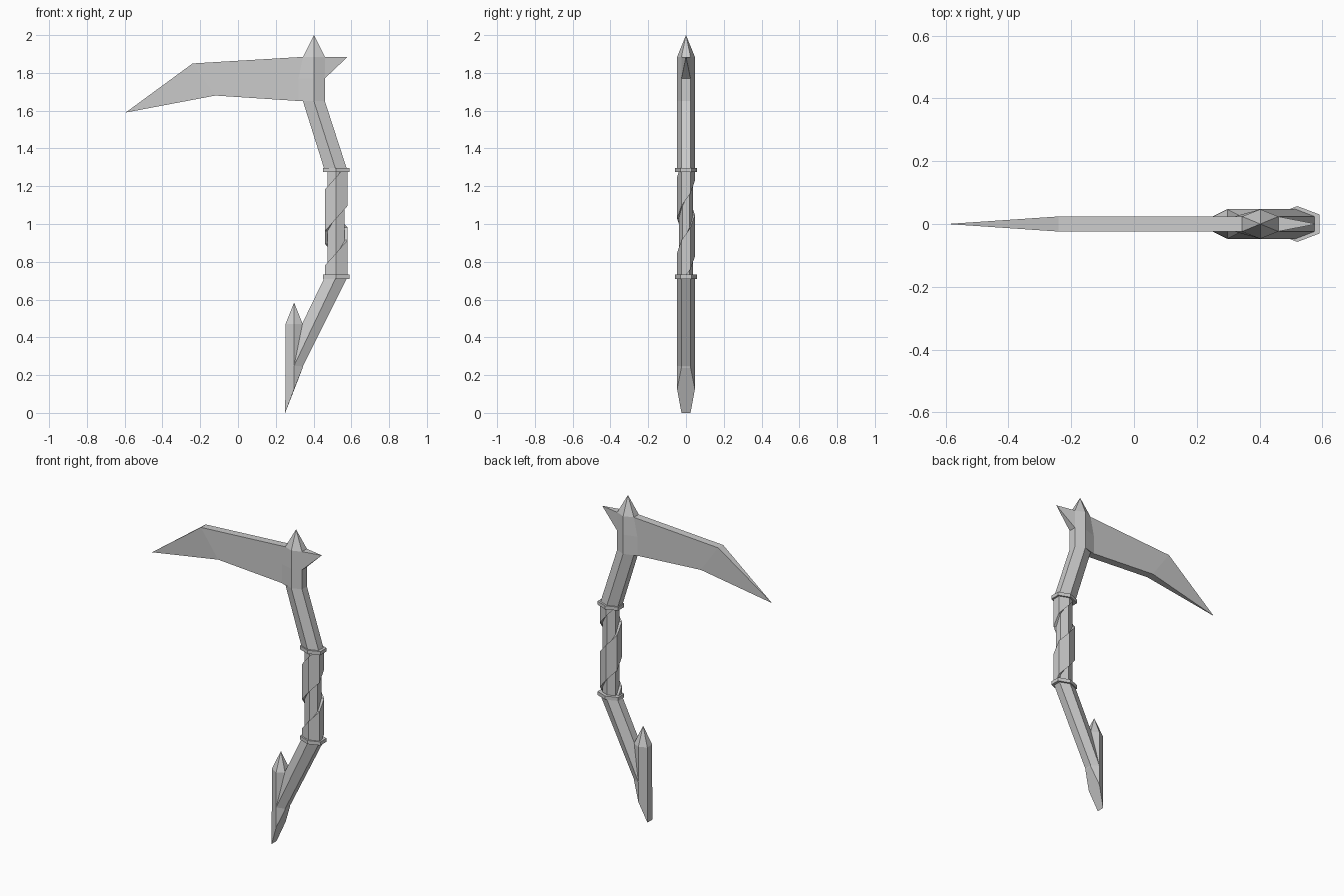
import bpy, bmesh
from mathutils import Vector

cube = bpy.data.objects.get("Cube")
if cube:
    bpy.data.objects.remove(cube)

GREY = bpy.data.materials.new("plain grey")
GREY.use_nodes = True
GREY.diffuse_color = (0.6, 0.6, 0.6, 1)
GREY.node_tree.nodes["Principled BSDF"].inputs["Base Color"].default_value = (0.6, 0.6, 0.6, 1)

EDGE, MID = 0.024, 0.047   # half depths of the side corners and the middle ridge


def finish(name, bm):
    bmesh.ops.remove_doubles(bm, verts=bm.verts, dist=0.0001)
    bmesh.ops.recalc_face_normals(bm, faces=bm.faces)
    mesh = bpy.data.meshes.new(name)
    bm.to_mesh(mesh)
    bm.free()
    mesh.materials.append(GREY)
    obj = bpy.data.objects.new(name, mesh)
    bpy.context.collection.objects.link(obj)
    return obj


def ring(left, mid, right, edge=EDGE, ridge=MID):
    """Six-sided section through three (x, z) points."""
    return [(left[0], -edge, left[1]), (mid[0], -ridge, mid[1]), (right[0], -edge, right[1]),
            (right[0], edge, right[1]), (mid[0], ridge, mid[1]), (left[0], edge, left[1])]


def level(cx, half, z, edge=EDGE, ridge=MID):
    return ring((cx - half, z), (cx, z), (cx + half, z), edge, ridge)


def loft(name, sections, tip=None):
    bm = bmesh.new()
    rows = [[bm.verts.new(p) for p in s] for s in sections]
    n = len(rows[0])
    for a, b in zip(rows, rows[1:]):
        for i in range(n):
            bm.faces.new((a[i], a[(i + 1) % n], b[(i + 1) % n], b[i]))
    bm.faces.new(rows[0])
    if tip:
        point = bm.verts.new(tip)
        for i in range(n):
            bm.faces.new((rows[-1][i], rows[-1][(i + 1) % n], point))
    else:
        bm.faces.new(rows[-1])
    return finish(name, bm)


# Shaft above and below the grip
loft("upper_shaft", [level(0.52, 0.06, 1.28), level(0.402, 0.058, 1.65)])
loft("lower_shaft", [ring((0.30, 0.39), (0.297, 0.25), (0.34, 0.24)), level(0.52, 0.06, 0.72)])

# Head socket with a pointed top
loft("head_socket", [ring((0.32, 1.65), (0.402, 1.65), (0.46, 1.65)),
                     ring((0.32, 1.77), (0.402, 1.77), (0.46, 1.77)),
                     level(0.402, 0.058, 1.885)], (0.402, 0, 2.0))

# Rear spike on the head
loft("rear_spike", [[(0.459, y, z) for y, z in
                     ((-EDGE, 1.77), (EDGE, 1.77), (EDGE, 1.885), (-EDGE, 1.885))]],
     (0.58, 0, 1.885))

# Blade: flat slab that narrows to a point
outline = [(0.35, 1.885), (-0.24, 1.85), (-0.12, 1.68), (0.34, 1.65)]
bm = bmesh.new()
front, back = ([bm.verts.new((x, y, z)) for x, z in outline] for y in (-EDGE, EDGE))
point = bm.verts.new((-0.595, 0, 1.59))
for side in (front, back):
    bm.faces.new(side)
    bm.faces.new((side[1], side[2], point))
for i in (0, 2, 3):
    j = (i + 1) % 4
    bm.faces.new((front[i], front[j], back[j], back[i]))
for i in (1, 2):
    bm.faces.new((front[i], back[i], point))
finish("blade", bm)

# Pommel barb: upright prism with an oblique foot and a pointed top
loft("pommel_barb", [ring((0.25, 0.0), (0.297, 0.125), (0.343, 0.24)),
                     level(0.297, 0.046, 0.47)], (0.297, 0, 0.585))

# Grip core and its two collars
loft("grip_core", [level(0.52, 0.045, z, 0.019, 0.038) for z in (0.72, 1.29)])
for name, z in (("lower_collar", 0.71), ("upper_collar", 1.275)):
    loft(name, [level(0.52, 0.071, h, 0.03, 0.057) for h in (z, z + 0.022)])

# Wrap: band climbing around the grip, trimmed at the collars
outer = level(0, 0.06, 0)
sections = []
for k in range(-4, 14):
    corner = Vector(outer[k % 6])
    top = 0.52 + 0.785 - 0.525 + k * 0.067
    sections.append([tuple(corner * s + Vector((0.52, 0, z))) for s, z in
                     ((1, top), (1, top - 0.22), (0.7, top - 0.22), (0.7, top))])
wrap = loft("grip_wrap", sections)
bm = bmesh.new()
bm.from_mesh(wrap.data)
for z, direction in ((0.72, -1), (1.285, 1)):
    bmesh.ops.bisect_plane(bm, geom=bm.verts[:] + bm.edges[:] + bm.faces[:],
                           plane_co=(0, 0, z), plane_no=(0, 0, direction), clear_outer=True)
bm.to_mesh(wrap.data)
bm.free()
